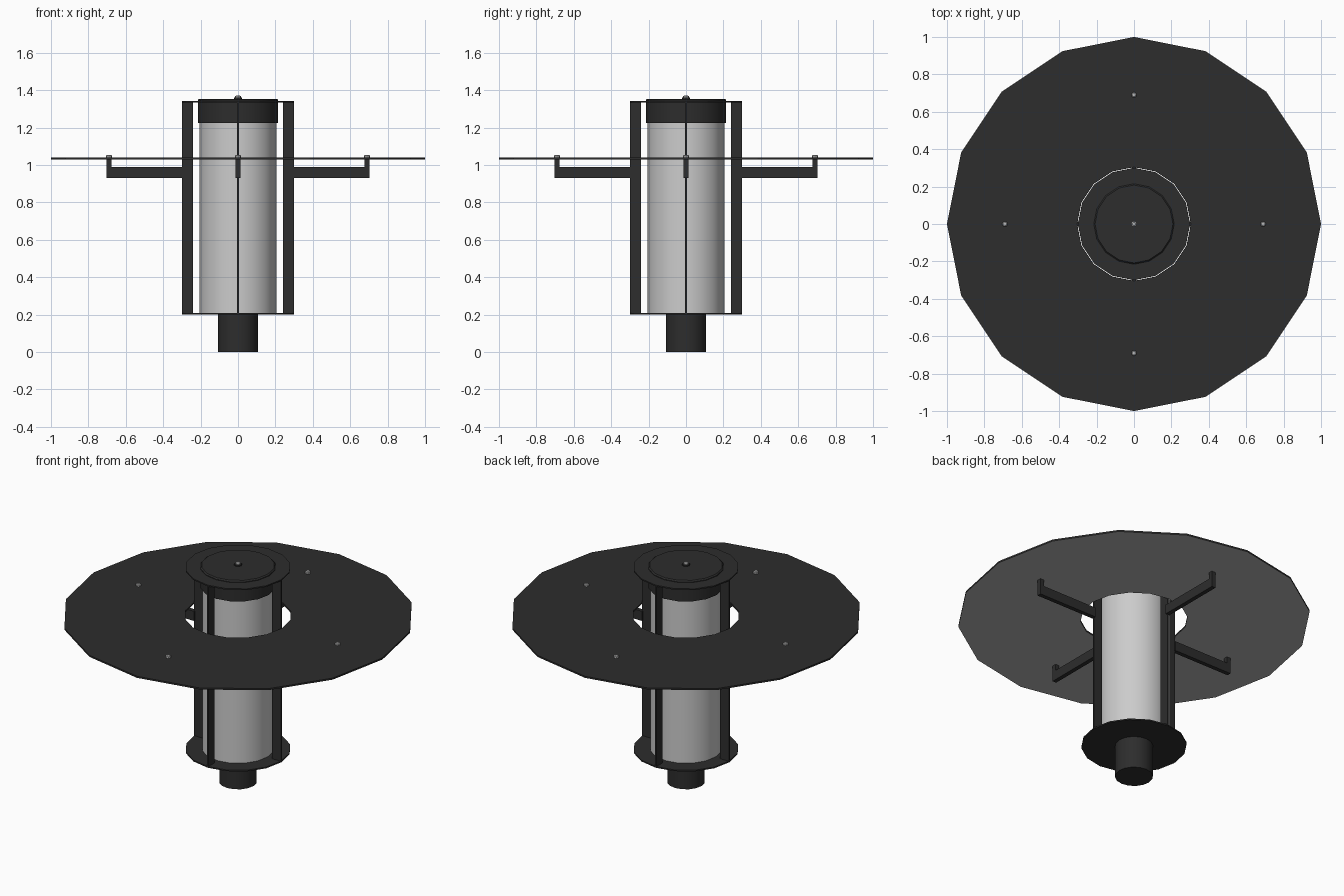
import bpy, bmesh, math
from mathutils import Matrix, Vector

if "Cube" in bpy.data.objects:
    bpy.data.objects.remove(bpy.data.objects["Cube"])


def material(name, rgb):
    m = bpy.data.materials.new(name)
    m.diffuse_color = (*rgb, 1)
    m.use_nodes = True
    m.node_tree.nodes["Principled BSDF"].inputs["Base Color"].default_value = m.diffuse_color
    return m


DARK = material("dark metal", (0.026, 0.026, 0.026))
GLASS = material("frosted glass", (0.6, 0.6, 0.6))
PALE = material("pale underside", (0.45, 0.45, 0.45))
STEEL = material("bolt steel", (0.5, 0.5, 0.5))


def finish(name, bm, mats, smooth=False):
    bmesh.ops.recalc_face_normals(bm, faces=bm.faces)
    me = bpy.data.meshes.new(name)
    bm.to_mesh(me)
    bm.free()
    ob = bpy.data.objects.new(name, me)
    bpy.context.collection.objects.link(ob)
    for m in mats:
        me.materials.append(m)
    if smooth:
        bpy.ops.object.select_all(action='DESELECT')
        ob.select_set(True)
        bpy.context.view_layer.objects.active = ob
        bpy.ops.object.shade_smooth_by_angle(angle=math.radians(35))
    return ob


def lathe(name, profile, mat, sides=16, closed=False, smooth=False):
    """Revolve (radius, z) points; the first vertex lies on +x."""
    bm = bmesh.new()
    rings = [[bm.verts.new((r * math.cos(2 * math.pi * i / sides),
                            r * math.sin(2 * math.pi * i / sides), z))
              for i in range(sides)] for r, z in profile]
    pairs = list(zip(rings, rings[1:]))
    if closed:
        pairs.append((rings[-1], rings[0]))
    for a, b in pairs:
        for i in range(sides):
            j = (i + 1) % sides
            bm.faces.new((a[i], a[j], b[j], b[i]))
    if not closed:
        bm.faces.new(rings[0])
        bm.faces.new(rings[-1])
    return finish(name, bm, [mat], smooth)


def box(name, lo, hi, mat, angle=0):
    bm = bmesh.new()
    bmesh.ops.create_cube(bm, size=1)
    lo, hi = Vector(lo), Vector(hi)
    bmesh.ops.scale(bm, vec=hi - lo, verts=bm.verts)
    bmesh.ops.translate(bm, vec=(lo + hi) / 2, verts=bm.verts)
    bmesh.ops.rotate(bm, cent=(0, 0, 0), matrix=Matrix.Rotation(angle, 3, 'Z'), verts=bm.verts)
    return finish(name, bm, [mat])


# Column: mounting pipe, base plate, glass tube, cap and top plate
lathe("mounting_pipe", [(0.108, 0), (0.108, 0.202)], DARK, smooth=True)
lathe("base_plate", [(0.3, 0.2), (0.3, 0.208)], DARK)
lathe("glass_tube", [(0.205, 0.206), (0.205, 1.23)], GLASS, smooth=True)
lathe("lamp_cap", [(0.215, 1.225), (0.215, 1.347), (0.208, 1.354)], DARK, smooth=True)
lathe("top_plate", [(0.3, 1.335), (0.3, 1.343)], DARK)

# Centre nut on the cap
lathe("cap_washer", [(0.022, 1.353), (0.022, 1.362)], DARK, sides=8)
lathe("cap_bolt", [(0.015, 1.36), (0.015, 1.368), (0.009, 1.372)], STEEL, sides=8)

# Wide ring shade, pale below
shade = lathe("shade_ring", [(0.304, 1.03), (1, 1.03), (1, 1.04), (0.304, 1.04)],
              DARK, closed=True)
shade.data.materials.append(PALE)
for p in shade.data.polygons:
    if p.normal.z < -0.5:
        p.material_index = 1

# Four fins with bracket arms, posts and bolts
for k in range(4):
    a = k * math.pi / 2
    box(f"fin_{k + 1}", (0.24, -0.005, 0.204), (0.3, 0.005, 1.338), DARK, a)
    box(f"arm_{k + 1}", (0.295, -0.013, 0.93), (0.703, 0.013, 0.99), DARK, a)
    box(f"post_{k + 1}", (0.677, -0.013, 0.985), (0.703, 0.013, 1.034), DARK, a)
    bolt = lathe(f"shade_bolt_{k + 1}", [(0.015, 1.038), (0.015, 1.05), (0.01, 1.054)],
                 STEEL, sides=8)
    bolt.location = (0.69 * math.cos(a), 0.69 * math.sin(a), 0)
